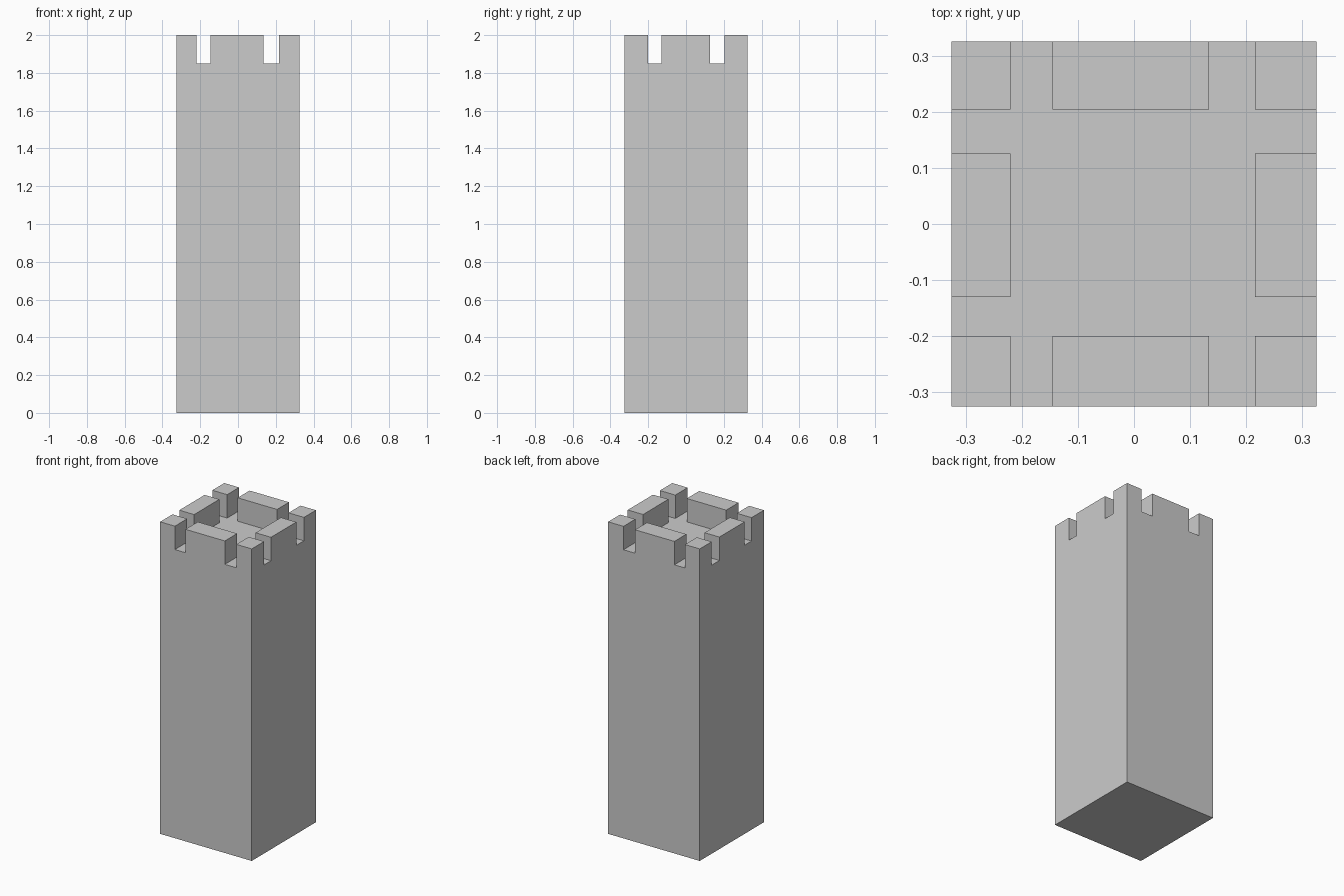
import bpy, bmesh, math

if "Cube" in bpy.data.objects:
    bpy.data.objects.remove(bpy.data.objects["Cube"])

XS = [-0.325, -0.22, -0.145, 0.134, 0.216, 0.325]
YS = [-0.325, -0.20, -0.13, 0.126, 0.204, 0.325]
FLOOR_Z, TOP_Z = 1.85, 2.0

bm = bmesh.new()

# Ground-level plan, split along the battlement gaps
grid = [[bm.verts.new((x, y, 0)) for y in YS] for x in XS]
plan = {}
for i in range(5):
    for j in range(5):
        plan[i, j] = bm.faces.new((grid[i][j], grid[i + 1][j],
                                   grid[i + 1][j + 1], grid[i][j + 1]))

# Tower shaft
ext = bmesh.ops.extrude_face_region(bm, geom=list(plan.values()), use_keep_orig=True)
bmesh.ops.translate(bm, vec=(0, 0, FLOOR_Z),
                    verts=[g for g in ext["geom"] if isinstance(g, bmesh.types.BMVert)])
roof = [g for g in ext["geom"] if isinstance(g, bmesh.types.BMFace)
        and g.calc_center_median().z > FLOOR_Z - 0.01]


# Merlons: every other cell around the rim, leaving the middle open
def cell(value, lines):
    return sum(value > line for line in lines) - 1


merlons = []
for face in roof:
    c = face.calc_center_median()
    i, j = cell(c.x, XS), cell(c.y, YS)
    if i % 2 == 0 and j % 2 == 0 and (i, j) != (2, 2):
        merlons.append(face)
raised = bmesh.ops.extrude_discrete_faces(bm, faces=merlons)["faces"]
bmesh.ops.translate(bm, vec=(0, 0, TOP_Z - FLOOR_Z),
                    verts=list({v for f in raised for v in f.verts}))

# Clean flat walls and outward normals
bmesh.ops.remove_doubles(bm, verts=bm.verts, dist=1e-5)
bmesh.ops.recalc_face_normals(bm, faces=bm.faces)
bmesh.ops.dissolve_limit(bm, angle_limit=math.radians(1), verts=bm.verts, edges=bm.edges)

mesh = bpy.data.meshes.new("castle_tower")
bm.to_mesh(mesh)
bm.free()
bpy.context.collection.objects.link(bpy.data.objects.new("castle_tower", mesh))
